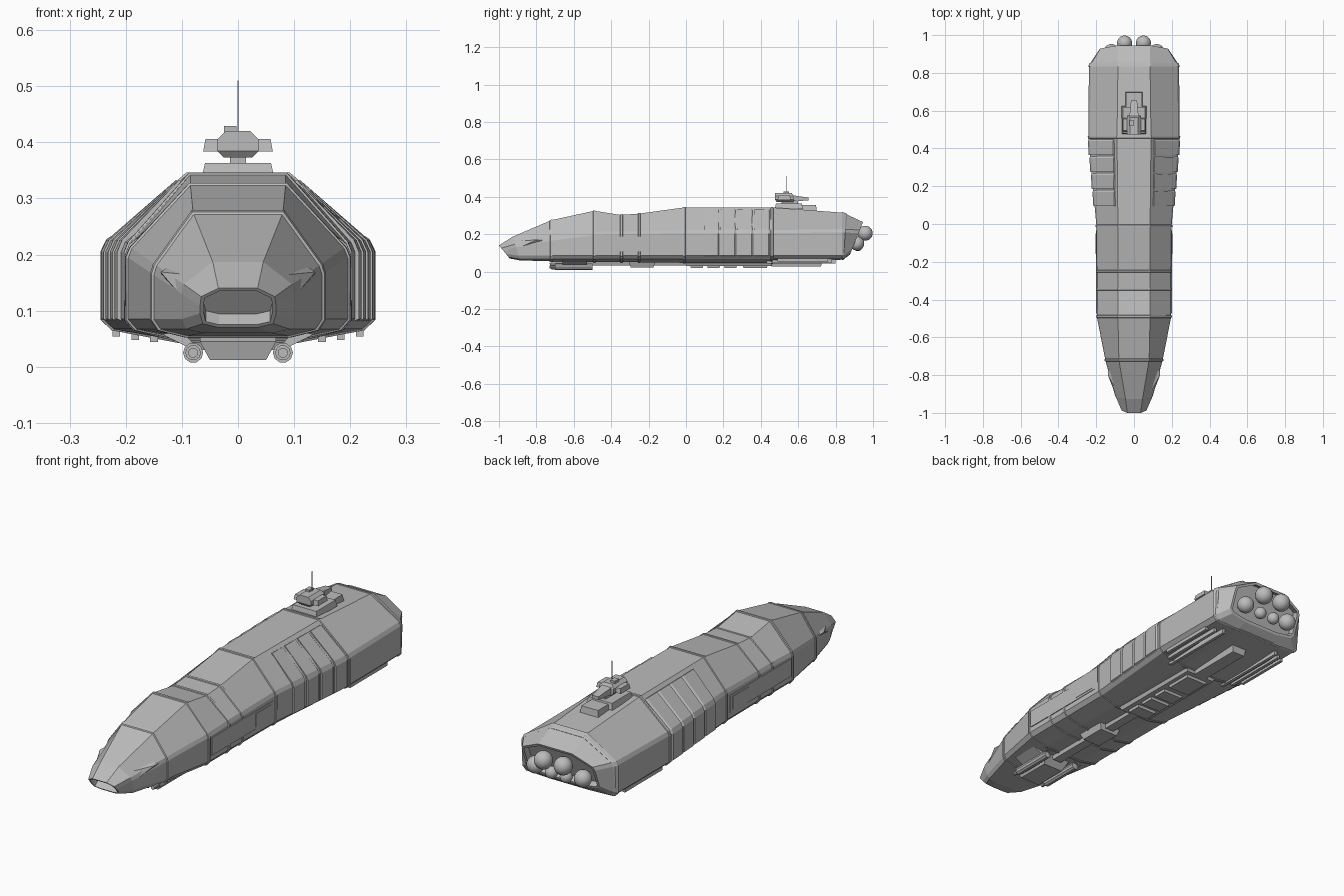
import bpy, bmesh, math
from mathutils import Vector

old = bpy.data.objects.get("Cube")
if old:
    bpy.data.objects.remove(old)

grey = bpy.data.materials.new("hull_grey")
grey.use_nodes = True
COLOUR = (0.5, 0.5, 0.5, 1)
grey.diffuse_color = COLOUR
grey.node_tree.nodes["Principled BSDF"].inputs["Base Color"].default_value = COLOUR


def finish(name, bm):
    bmesh.ops.recalc_face_normals(bm, faces=bm.faces)
    mesh = bpy.data.meshes.new(name)
    bm.to_mesh(mesh)
    bm.free()
    mesh.materials.append(grey)
    obj = bpy.data.objects.new(name, mesh)
    bpy.context.collection.objects.link(obj)
    return obj


def loft(name, rings, recess=None):
    """Skin a row of closed rings; recess sinks both end caps."""
    bm = bmesh.new()
    rows = [[bm.verts.new(p) for p in ring] for ring in rings]
    n = len(rows[0])
    for a, b in zip(rows, rows[1:]):
        for i in range(n):
            j = (i + 1) % n
            bm.faces.new((a[i], a[j], b[j], b[i]))
    caps = [bm.faces.new(rows[0]), bm.faces.new(rows[-1])]
    bmesh.ops.recalc_face_normals(bm, faces=bm.faces)
    if recess:
        for cap, (rim, depth) in zip(caps, recess):
            bmesh.ops.inset_region(bm, faces=[cap], thickness=rim)
            push = cap.normal * -depth
            inner = bmesh.ops.extrude_discrete_faces(bm, faces=[cap])["faces"][0]
            bmesh.ops.translate(bm, verts=inner.verts, vec=push)
    return finish(name, bm)


def solid(name, points):
    """Convex solid round a few points."""
    bm = bmesh.new()
    for p in points:
        bm.verts.new(p)
    res = bmesh.ops.convex_hull(bm, input=bm.verts)
    junk = [v for v in res["geom_interior"] + res["geom_unused"] if isinstance(v, bmesh.types.BMVert)]
    if junk:
        bmesh.ops.delete(bm, geom=list(set(junk)), context="VERTS")
    bmesh.ops.dissolve_limit(bm, angle_limit=0.01, verts=bm.verts, edges=bm.edges)
    return finish(name, bm)


def block(name, cx, hw, y0, y1, z0, z1, low=0.0, high=0.0):
    """Box whose bottom or top is drawn in by low or high."""
    pts = []
    for z, t in ((z0, low), (z1, high)):
        for s in (-1, 1):
            pts += [(cx + s * (hw - t), y0 + t, z), (cx + s * (hw - t), y1 - t, z)]
    return solid(name, pts)


def cylinder(name, x, z, y0, y1, r, sides=10):
    rings = []
    for y in (y0, y1):
        rings.append([(x + r * math.cos(a), y, z + r * math.sin(a))
                      for a in (2 * math.pi * i / sides for i in range(sides))])
    return rings, name


# Hull stations: y, lean, top z, top half width, side half width,
# shoulder z, skirt z, keel half width, keel z
STATIONS = [
    (-0.967, -0.83, 0.14, 0.035, 0.068, 0.113, 0.095, 0.035, 0.07),
    (-0.90, -0.3, 0.187, 0.045, 0.10, 0.135, 0.085, 0.06, 0.06),
    (-0.72, 0, 0.275, 0.08, 0.152, 0.17, 0.085, 0.09, 0.055),
    (-0.49, 0, 0.325, 0.085, 0.197, 0.2, 0.085, 0.1, 0.05),
    (-0.35, 0, 0.303, 0.085, 0.197, 0.205, 0.085, 0.1, 0.05),
    (-0.25, 0, 0.31, 0.085, 0.197, 0.205, 0.085, 0.1, 0.05),
    (-0.01, 0, 0.343, 0.085, 0.199, 0.21, 0.085, 0.1, 0.047),
    (0.46, 0, 0.343, 0.09, 0.241, 0.21, 0.085, 0.1, 0.045),
    (0.84, 0, 0.315, 0.085, 0.239, 0.215, 0.085, 0.1, 0.064),
    (0.88, 0.4, 0.265, 0.085, 0.185, 0.21, 0.12, 0.09, 0.09),
]


def half(st):
    y, lean, top, tw, cw, cz, lz, bw, bot = st
    pts = [(tw, top), (cw * 0.965, cz + 0.012), (cw, cz - 0.005),
           (cw, lz), (cw * 0.92, lz - 0.018), (bw, bot)]
    return [Vector((x, y + lean * (z - 0.1), z)) for x, z in pts]


def ring(st, grow=0.0):
    right = half(st)
    left = [Vector((-p.x, p.y, p.z)) for p in reversed(right)]
    mid = (st[2] + st[8]) / 2
    out = []
    for p in right + left:
        d = Vector((p.x, 0, p.z - mid)).normalized()
        out.append(p + d * grow)
    return out


def station_at(y):
    for a, b in zip(STATIONS, STATIONS[1:]):
        if a[0] <= y <= b[0]:
            t = (y - a[0]) / (b[0] - a[0])
            return tuple(u + (v - u) * t for u, v in zip(a, b))


loft("hull", [ring(s) for s in STATIONS], recess=((0.007, 0.03), (0.012, 0.03)))

# Raised rims where hull sections meet
for y in (-0.72, -0.49, -0.345, -0.25, -0.01, 0.46, 0.84):
    loft("hull_rim", [ring(station_at(y + d), g)
                      for d, g in ((-0.007, 0), (-0.005, 0.004), (0.005, 0.004), (0.007, 0))])

# Overlapping armour ribs on the flanks
for s in (-1, 1):
    for k in range(4):
        y0 = 0.095 + k * 0.09
        rows = []
        for y, g in ((y0, 0.007), (y0 + 0.075, 0.005), (y0 + 0.085, -0.002)):
            pts = half(station_at(y))[:4]
            pts[0] = pts[0].lerp(pts[1], 0.12)
            outer = [p + Vector((0.8, 0, 0.6)) * g for p in pts[:2]]
            outer += [p + Vector((g, 0, 0)) for p in pts[2:]]
            inner = [p - Vector((0.02, 0, 0.01)) for p in reversed(pts)]
            rows.append([Vector((s * p.x, p.y, p.z)) for p in outer + inner])
        loft("armour_rib", rows)

    # Long flank panel with a smaller hatch
    block("flank_panel", s * 0.197, 0.004, -0.475, -0.035, 0.108, 0.188)
    block("flank_hatch", s * 0.199, 0.004, -0.16, -0.05, 0.118, 0.178)

    # Cheek fin beside the nose
    solid("cheek_fin", [(s * x, y, z) for x, y, z in (
        (0.065, -0.93, 0.162), (0.138, -0.80, 0.169), (0.096, -0.91, 0.12),
        (0.09, -0.72, 0.2), (0.135, -0.71, 0.16))])

    # Rails under the stern
    for i, (x, z) in enumerate(((0.15, 0.044), (0.183, 0.048), (0.217, 0.054))):
        block("belly_rail", s * x, 0.007, 0.43 + 0.03 * i, 0.8 - 0.02 * i, z, 0.085)

    # Chin guns
    rings, name = cylinder("chin_gun", s * 0.08, 0.025, -0.7, -0.5, 0.018)
    loft(name, rings, recess=((0.005, 0.02), (0.005, 0.004)))
    rings, name = cylinder("chin_barrel", s * 0.08, 0.025, -0.73, -0.66, 0.009)
    loft(name, rings)
    solid("gun_strut", [(s * x, y, z) for y in (-0.66, -0.53)
                        for x, z in ((0.07, 0.03), (0.09, 0.035), (0.135, 0.058), (0.1, 0.065))])

# Chin block and belly spine
solid("chin_block", [(s * x, y, z) for s in (-1, 1) for x, y, z in (
    (0.068, -0.73, 0.045), (0.05, -0.72, 0.012), (0.068, -0.7, 0.06),
    (0.05, -0.56, 0.012), (0.068, -0.52, 0.06))])
block("belly_spine", 0, 0.03, -0.54, 0.02, 0.033, 0.06, low=0.008)
block("belly_pod", 0, 0.06, -0.31, -0.16, 0.022, 0.06, low=0.015)
block("belly_tray", 0, 0.085, -0.01, 0.47, 0.03, 0.06, low=0.012)
for k in range(3):
    y = 0.02 + k * 0.09
    block("cargo_hatch", 0, 0.055, y, y + 0.075, 0.018, 0.05, low=0.006)
block("aft_hatch", 0, 0.06, 0.3, 0.44, 0.018, 0.05, low=0.008)
block("belly_keel", 0, 0.04, 0.45, 0.73, 0.028, 0.07, low=0.008)

# Engine globes: upper, outer and small inner pairs
for x, y, z, r in ((0.05, 0.958, 0.205, 0.04), (0.12, 0.915, 0.15, 0.038), (0.037, 0.918, 0.137, 0.027)):
    for s in (-1, 1):
        bpy.ops.mesh.primitive_uv_sphere_add(segments=20, ring_count=12, radius=r, location=(s * x, y, z))
        globe = bpy.context.object
        globe.name = "engine_globe"
        globe.data.materials.append(grey)
        bpy.ops.object.shade_smooth()

# Turret: stepped base, neck, faceted head with side pods
block("turret_base", 0, 0.065, 0.475, 0.625, 0.335, 0.363, high=0.006)
block("turret_base_tail", 0, 0.047, 0.6, 0.7, 0.32, 0.355, high=0.005)
block("turret_neck", 0, 0.014, 0.51, 0.6, 0.355, 0.378)
solid("turret_head", [(s * x, y, z) for s in (-1, 1) for x, y, z in (
    (0.022, 0.475, 0.42), (0.037, 0.475, 0.405), (0.037, 0.475, 0.385), (0.025, 0.485, 0.373),
    (0.022, 0.565, 0.42), (0.037, 0.575, 0.405), (0.037, 0.575, 0.385), (0.025, 0.575, 0.373))])
solid("turret_tail", [(s * x, y, z) for s in (-1, 1) for x, y, z in (
    (0.025, 0.56, 0.41), (0.025, 0.56, 0.376), (0.016, 0.655, 0.395), (0.016, 0.655, 0.38))])
for s in (-1, 1):
    block("turret_pod", s * 0.046, 0.016, 0.49, 0.56, 0.384, 0.406, high=0.004)
block("turret_sensor", -0.014, 0.011, 0.52, 0.55, 0.415, 0.429)
block("antenna", 0, 0.0012, 0.534, 0.5364, 0.41, 0.51)
